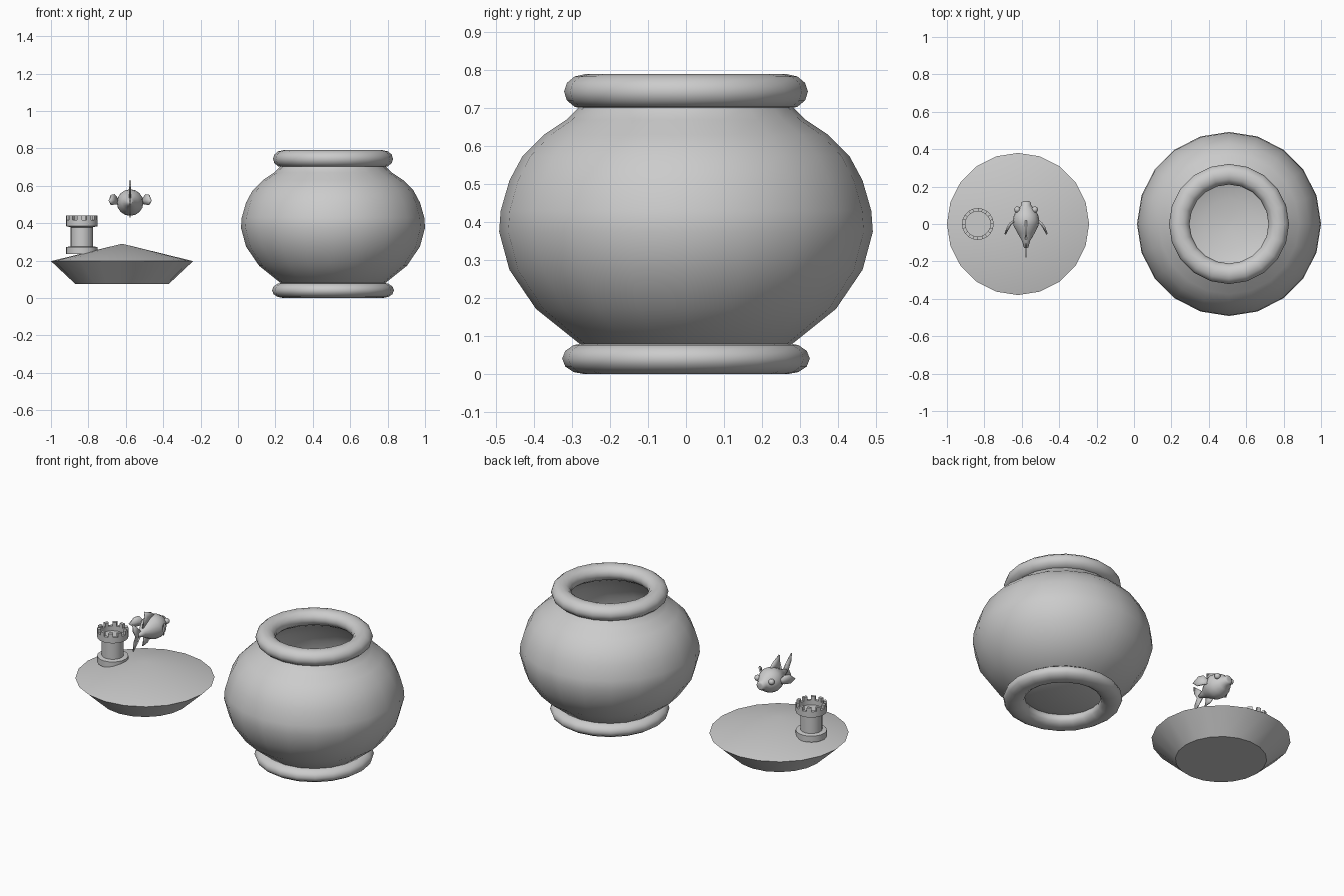
import bpy, bmesh
from math import sin, cos, pi, radians
from mathutils import Matrix, Vector

cube = bpy.data.objects.get("Cube")
if cube:
    bpy.data.objects.remove(cube, do_unlink=True)

grey = bpy.data.materials.new("plain_grey")
grey.use_nodes = True
colour = (0.6, 0.6, 0.6, 1)
grey.diffuse_color = colour
grey.node_tree.nodes["Principled BSDF"].inputs["Base Color"].default_value = colour


def finish(name, bm, matrix=Matrix(), angle=40):
    bmesh.ops.recalc_face_normals(bm, faces=bm.faces)
    mesh = bpy.data.meshes.new(name)
    bm.to_mesh(mesh)
    bm.free()
    mesh.materials.append(grey)
    obj = bpy.data.objects.new(name, mesh)
    bpy.context.collection.objects.link(obj)
    obj.matrix_world = matrix
    bpy.ops.object.select_all(action='DESELECT')
    obj.select_set(True)
    bpy.context.view_layer.objects.active = obj
    bpy.ops.object.shade_smooth_by_angle(angle=radians(angle))
    return obj


def lathe(name, profile, matrix, sides=20, closed=False, angle=40):
    """Spin a profile of (radius, height) points about z."""
    bm = bmesh.new()
    verts = [bm.verts.new((r, 0, z)) for r, z in profile]
    pairs = list(zip(verts, verts[1:]))
    if closed:
        pairs.append((verts[-1], verts[0]))
    edges = [bm.edges.new(p) for p in pairs]
    bmesh.ops.spin(bm, geom=verts + edges, cent=(0, 0, 0), axis=(0, 0, 1),
                   angle=2 * pi, steps=sides, use_duplicate=False)
    bmesh.ops.remove_doubles(bm, verts=bm.verts, dist=0.0002)
    return finish(name, bm, matrix, angle)


def ring(name, radius, width, height, z, matrix):
    section = [(radius + width * cos(a * pi / 6), z + height * sin(a * pi / 6))
               for a in range(12)]
    return lathe(name, section, matrix, closed=True, angle=60)


def fin(name, outline, matrix, thickness=0.006):
    """Thin plate from a 3D outline fanned around its middle."""
    bm = bmesh.new()
    points = [Vector(p) for p in outline]
    centre = bm.verts.new(sum(points, Vector()) / len(points))
    verts = [bm.verts.new(p) for p in points]
    for a, b in zip(verts, verts[1:] + verts[:1]):
        bm.faces.new((centre, a, b))
    obj = finish(name, bm, matrix)
    solid = obj.modifiers.new("thickness", 'SOLIDIFY')
    solid.thickness = thickness
    solid.offset = 0
    return obj


def ball(name, centre, radius, matrix):
    bm = bmesh.new()
    bmesh.ops.create_uvsphere(bm, u_segments=12, v_segments=8, radius=radius,
                              matrix=Matrix.Translation(centre))
    return finish(name, bm, matrix, 60)


# Bowl: thin double wall, foot ring and rim ring
bowl = Matrix.Translation((0.508, 0, 0))
outer = [(0, 0.035), (0.03, 0.035), (0.15, 0.043), (0.28, 0.08), (0.395, 0.172),
         (0.465, 0.275), (0.492, 0.375), (0.488, 0.43), (0.465, 0.51), (0.43, 0.575),
         (0.375, 0.63), (0.315, 0.67), (0.28, 0.705), (0.265, 0.74)]
inner = [(max(r - 0.015, 0), z + (0.015 if z < 0.1 else 0)) for r, z in reversed(outer)]
lathe("bowl_wall", outer + inner, bowl, angle=60)
ring("bowl_foot", 0.266, 0.06, 0.041, 0.041, bowl)
ring("bowl_rim", 0.266, 0.055, 0.046, 0.744, bowl)

# Gravel bed
lathe("gravel_bed", [(0, 0.075), (0.25, 0.075), (0.38, 0.197), (0, 0.29)],
      Matrix.Translation((-0.62, 0, 0)))

# Castle tower with hollow crown
castle = Matrix.Translation((-0.835, 0, 0))
lathe("tower", [(0, 0.235), (0.085, 0.235), (0.085, 0.272), (0.06, 0.276),
                (0.06, 0.378), (0.085, 0.384), (0.085, 0.418), (0.067, 0.418),
                (0.067, 0.39), (0, 0.39)], castle)
bm = bmesh.new()
for i in range(0, 20, 2):
    corners = [(r * cos(a * pi / 10), r * sin(a * pi / 10))
               for r, a in ((0.067, i), (0.085, i), (0.085, i + 1), (0.067, i + 1))]
    low, high = [[bm.verts.new((x, y, z)) for x, y in corners] for z in (0.416, 0.44)]
    bm.faces.new(low)
    bm.faces.new(high)
    for k in range(4):
        bm.faces.new((low[k - 1], low[k], high[k], high[k - 1]))
finish("tower_battlements", bm, castle)

# Fish: body lies along y with the head at +y
fish = Matrix.Translation((-0.577, 0, 0.51))
lathe("fish_body", [(0, -0.13), (0.012, -0.125), (0.022, -0.09), (0.045, -0.05),
                    (0.066, -0.01), (0.071, 0.02), (0.064, 0.05), (0.046, 0.08),
                    (0.028, 0.098), (0.026, 0.115), (0.015, 0.122), (0, 0.115)],
      fish @ Matrix.Rotation(-pi / 2, 4, 'X'), sides=16, angle=60)
fin("fish_tail", [(0, -0.1, 0.012), (0, -0.13, 0.045), (0, -0.18, 0.085),
                  (0, -0.175, 0.04), (0, -0.15, 0), (0, -0.17, -0.035),
                  (0, -0.175, -0.08), (0, -0.135, -0.045), (0, -0.1, -0.012)], fish)
fin("fish_back_fin", [(0, 0.03, 0.06), (0, 0.0, 0.09), (0, -0.065, 0.118),
                      (0, -0.065, 0.08), (0, -0.085, 0.02), (0, -0.03, 0.045)],
    fish, 0.009)
fin("fish_belly_fin", [(0, -0.01, -0.055), (0, -0.04, -0.075), (0, -0.085, -0.08),
                       (0, -0.075, -0.045), (0, -0.08, -0.02)], fish)
for side, label in ((1, "left"), (-1, "right")):
    fin("fish_side_fin_" + label,
        [(side * x, y, z) for x, y, z in
         ((0.062, 0.02, 0.015), (0.085, 0.005, 0.044), (0.1, -0.02, 0.042),
          (0.112, -0.055, 0.01), (0.1, -0.03, -0.012), (0.08, 0.005, -0.01),
          (0.062, 0.02, -0.005))], fish, 0.008)
    ball("fish_eye_" + label, (side * 0.047, 0.077, 0.022), 0.017, fish)
